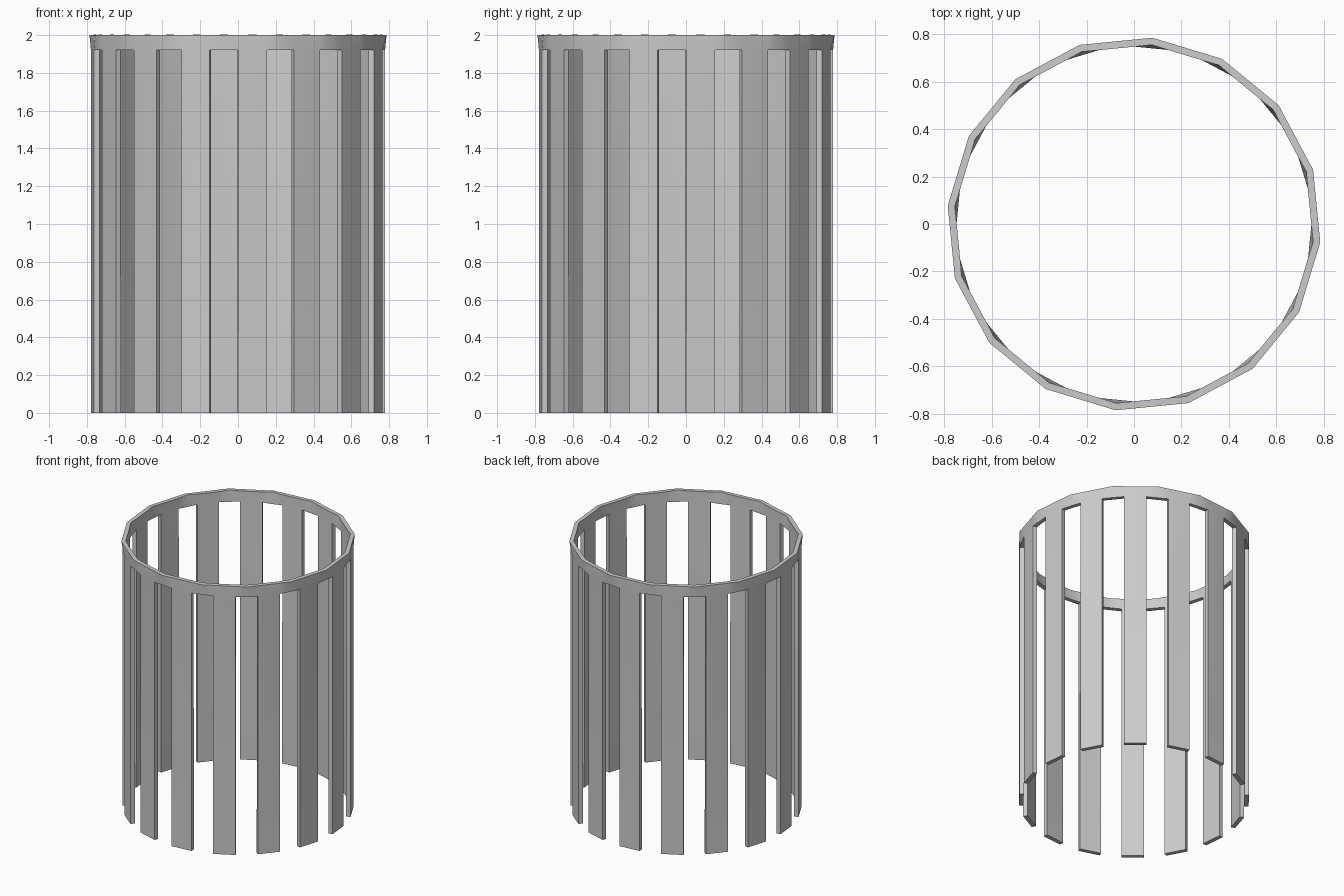
import bpy, bmesh
from math import cos, sin, radians
from mathutils import Vector

if "Cube" in bpy.data.objects:
    bpy.data.objects.remove(bpy.data.objects["Cube"])

SIDES = 16
RADIUS = 0.79
RIM_BOTTOM, TOP = 1.92, 2.0
THICK = 0.03

bm = bmesh.new()


def corner(k):
    a = radians(-5.625 + 22.5 * k)
    return Vector((RADIUS * cos(a), RADIUS * sin(a), 0))


def vert(p, z):
    return bm.verts.new((p.x, p.y, z))


# one corner and one slat (left and right edge at three heights) per side
corners, lefts, rights = [], [], []
for k in range(SIDES):
    c, n = corner(k), corner(k + 1)
    corners.append(vert(c, TOP))
    lefts.append([vert(c.lerp(n, 0.25), z) for z in (TOP, RIM_BOTTOM, 0)])
    rights.append([vert(c.lerp(n, 0.75), z) for z in (TOP, RIM_BOTTOM, 0)])

for k in range(SIDES):
    a, b = lefts[k], rights[k]
    m = (k + 1) % SIDES
    c, d = corners[m], lefts[m]
    # rim above the slat, then the slat itself
    bm.faces.new((a[1], b[1], b[0], a[0]))
    bm.faces.new((a[2], b[2], b[1], a[1]))
    # rim across the gap: corner on top, straight lower edge
    bm.faces.new((b[1], c, b[0]))
    bm.faces.new((b[1], d[1], c))
    bm.faces.new((d[1], d[0], c))

mesh = bpy.data.meshes.new("slatted_ring")
bm.to_mesh(mesh)
bm.free()
ring = bpy.data.objects.new("slatted_ring", mesh)
bpy.context.collection.objects.link(ring)

# wall thickness, growing inward
solid = ring.modifiers.new("thickness", "SOLIDIFY")
solid.thickness = THICK
solid.offset = -1
bpy.context.view_layer.objects.active = ring
ring.select_set(True)
bpy.ops.object.modifier_apply(modifier=solid.name)
bpy.ops.object.shade_smooth_by_angle(angle=radians(30))
